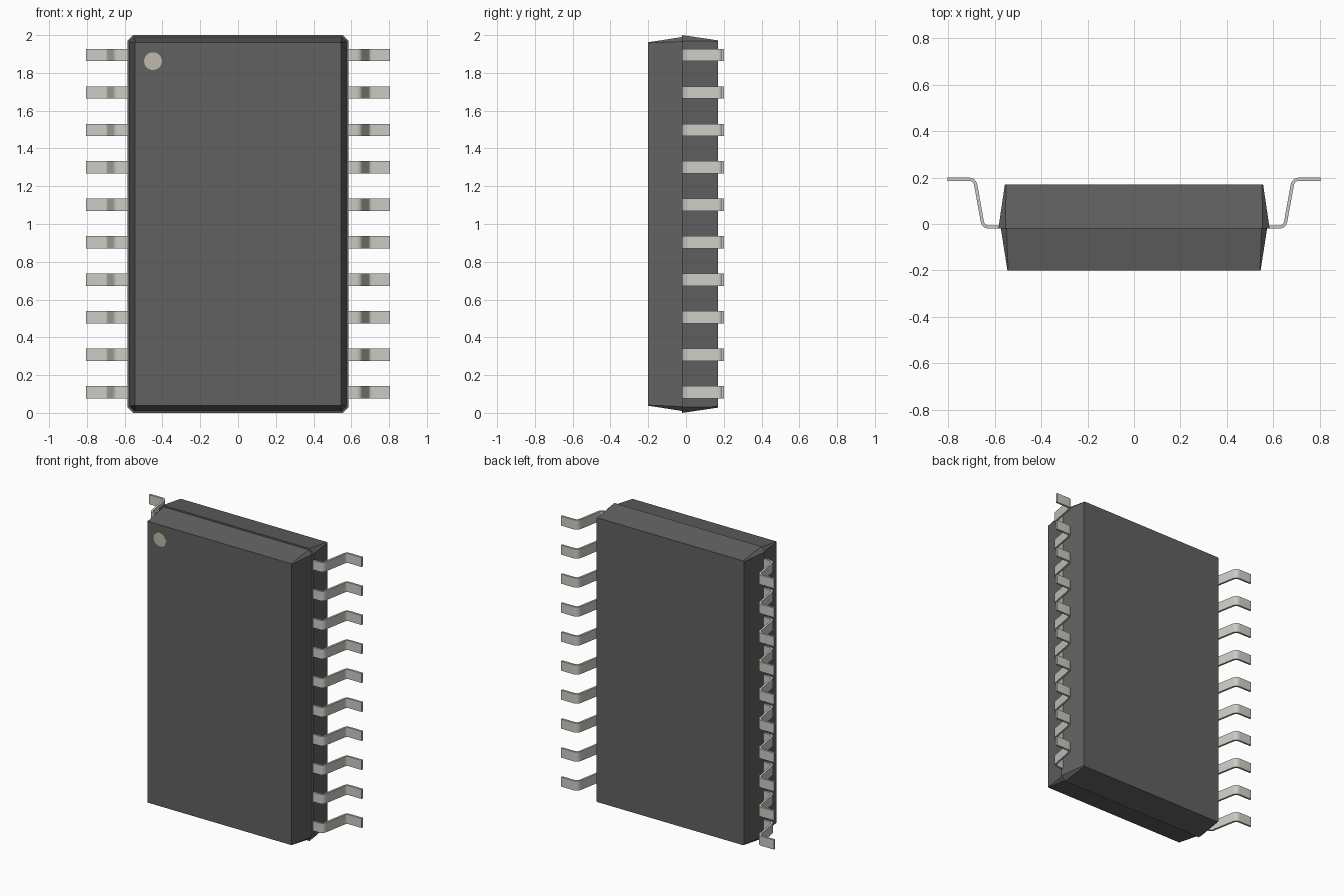
import bpy, bmesh
from mathutils import Vector

if "Cube" in bpy.data.objects:
    bpy.data.objects.remove(bpy.data.objects["Cube"])


def material(name, c):
    m = bpy.data.materials.new(name)
    m.diffuse_color = (*c, 1)
    m.use_nodes = True
    m.node_tree.nodes["Principled BSDF"].inputs["Base Color"].default_value = m.diffuse_color
    return m


DARK = material("dark_plastic", (0.12, 0.12, 0.12))
METAL = material("lead_metal", (0.6, 0.6, 0.56))
DOT = material("marker_paint", (0.52, 0.49, 0.42))


def finish(name, bm, mat):
    bmesh.ops.recalc_face_normals(bm, faces=bm.faces)
    me = bpy.data.meshes.new(name)
    bm.to_mesh(me)
    bm.free()
    me.materials.append(mat)
    ob = bpy.data.objects.new(name, me)
    bpy.context.collection.objects.link(ob)
    return ob


def ring(bm, y, hx, hz, c):
    """Chamfered rectangle in the xz plane, centred on z = 1."""
    pts = [(hx, hz - c), (hx - c, hz), (c - hx, hz), (-hx, hz - c),
           (-hx, c - hz), (c - hx, -hz), (hx - c, -hz), (hx, c - hz)]
    return [bm.verts.new((x, y, 1 + z)) for x, z in pts]


# Body: two tapered halves meeting at a small step on the parting line
bm = bmesh.new()
rings = [ring(bm, -0.20, 0.546, 0.962, 0.003),
         ring(bm, -0.02, 0.574, 0.99, 0.024),
         ring(bm, -0.02, 0.585, 1.0, 0.03),
         ring(bm, 0.17, 0.557, 0.972, 0.005)]
for a, b in zip(rings, rings[1:]):
    for i in range(8):
        j = (i + 1) % 8
        bm.faces.new((a[i], a[j], b[j], b[i]))
bm.faces.new(rings[0])
bm.faces.new(rings[-1])
finish("body", bm, DARK)


def rounded(pts, d, n=6):
    """Round the inner corners of a path."""
    pts = [Vector(p) for p in pts]
    out = [pts[0]]
    for p, q, r in zip(pts, pts[1:], pts[2:]):
        a = q + (p - q).normalized() * d
        b = q + (r - q).normalized() * d
        for k in range(n + 1):
            t = k / n
            out.append(a * (1 - t) ** 2 + q * 2 * t * (1 - t) + b * t * t)
    return out + [pts[-1]]


# Leads: one gull-wing strip, arrayed up the side and mirrored
T, W, STEP = 0.014, 0.065, 0.1983
path = rounded([(0.56, -0.013), (0.65, -0.013), (0.687, 0.193), (0.805, 0.193)], 0.026)
left, right = [], []
for i, p in enumerate(path):
    d = (path[min(i + 1, len(path) - 1)] - path[max(i - 1, 0)]).normalized()
    n = Vector((-d.y, d.x)) * T / 2
    left.append(p + n)
    right.append(p - n)
bm = bmesh.new()
z0 = 0.11 - W / 2
rows = [[bm.verts.new((p.x, p.y, z)) for p in side]
        for side, z in ((left, z0), (right, z0), (right, z0 + W), (left, z0 + W))]
for k in range(4):
    a, b = rows[k], rows[(k + 1) % 4]
    for i in range(len(path) - 1):
        bm.faces.new((a[i], a[i + 1], b[i + 1], b[i]))
for end in (0, -1):
    bm.faces.new([r[end] for r in rows])
leads = finish("leads", bm, METAL)
bpy.context.view_layer.objects.active = leads
leads.select_set(True)
bpy.ops.object.shade_smooth_by_angle()
arr = leads.modifiers.new("column", 'ARRAY')
arr.count = 10
arr.use_relative_offset = False
arr.use_constant_offset = True
arr.constant_offset_displace = (0, 0, STEP)
leads.modifiers.new("both_sides", 'MIRROR')

# Pin-one marker dot on the front face
bpy.ops.mesh.primitive_cylinder_add(vertices=32, radius=0.047, depth=0.004,
                                    location=(-0.45, -0.1995, 1.862),
                                    rotation=(1.5708, 0, 0))
dot = bpy.context.object
dot.name = "marker_dot"
dot.data.materials.append(DOT)
